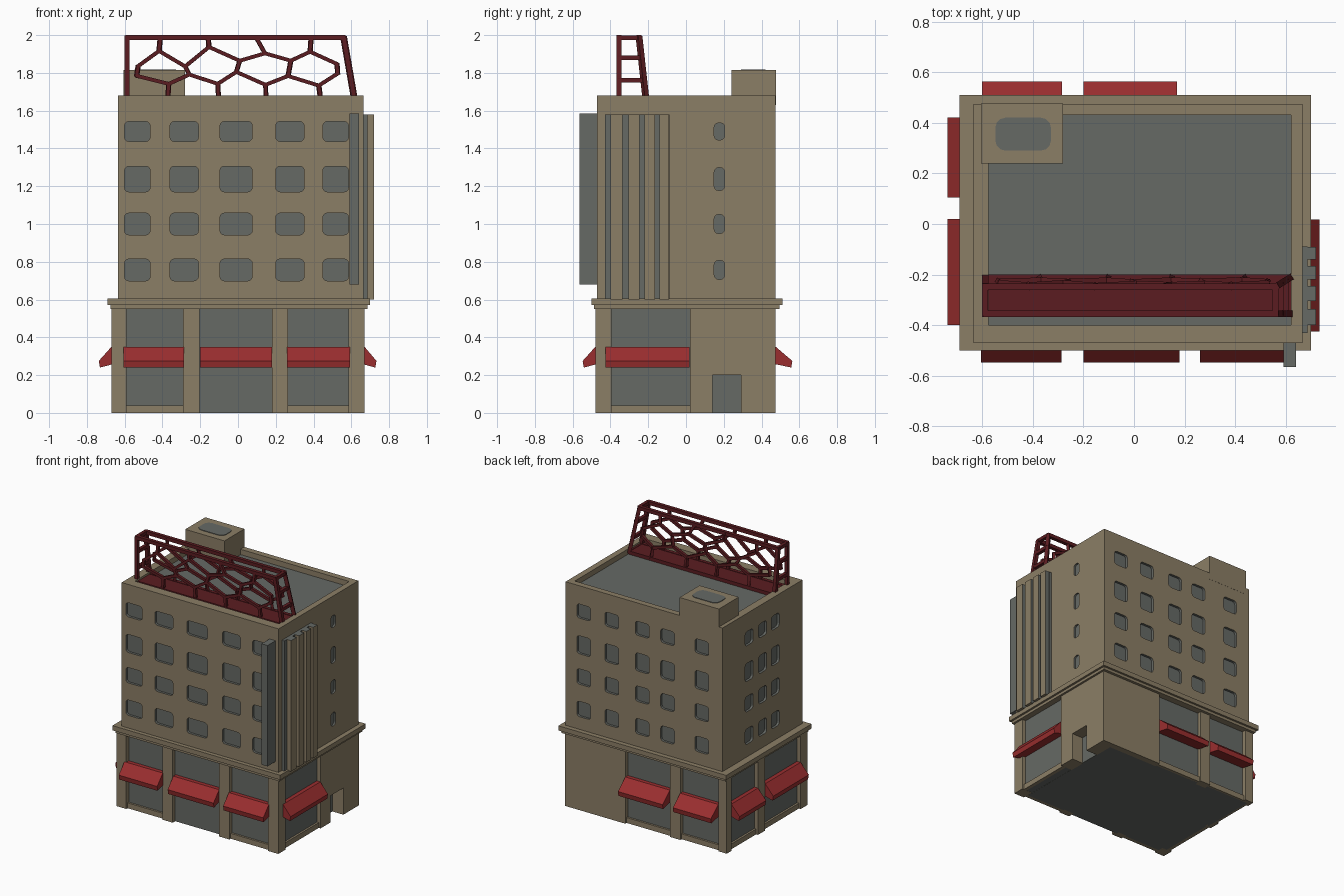
import bpy, bmesh, math, random
from mathutils import Vector, Matrix

if "Cube" in bpy.data.objects:
    bpy.data.objects.remove(bpy.data.objects["Cube"])

random.seed(4)


def material(name, rgb):
    m = bpy.data.materials.new(name)
    m.diffuse_color = (*rgb, 1)
    m.use_nodes = True
    m.node_tree.nodes["Principled BSDF"].inputs["Base Color"].default_value = m.diffuse_color
    return m


TAN = material("tan stone", (0.26, 0.21, 0.133))
GREY = material("grey glass", (0.133, 0.142, 0.13))
RED = material("awning red", (0.32, 0.027, 0.028))
DARK = material("dark red steel", (0.105, 0.012, 0.015))


def prism(bm, pts, place, a, b, mi=0):
    """Extrude a 2D outline from a to b; place(u, v, t) gives the 3D point."""
    n = len(pts)
    lo = [bm.verts.new(place(u, v, a)) for u, v in pts]
    hi = [bm.verts.new(place(u, v, b)) for u, v in pts]
    faces = [bm.faces.new(lo), bm.faces.new(hi)]
    faces += [bm.faces.new((lo[i], lo[(i + 1) % n], hi[(i + 1) % n], hi[i])) for i in range(n)]
    for f in faces:
        f.material_index = mi


def box(bm, x0, x1, y0, y1, z0, z1, mi=0):
    prism(bm, [(x0, y0), (x1, y0), (x1, y1), (x0, y1)], lambda u, v, t: (u, v, t), z0, z1, mi)


def beam(bm, p, q, w):
    p, q = Vector(p), Vector(q)
    d = q - p
    m = Matrix.Translation((p + q) / 2) @ d.to_track_quat('Z', 'Y').to_matrix().to_4x4()
    bmesh.ops.create_cube(bm, size=1, matrix=m @ Matrix.Diagonal((w, w, d.length + w * 0.5, 1)))


def finish(bm, name, *mats):
    bmesh.ops.recalc_face_normals(bm, faces=bm.faces[:])
    me = bpy.data.meshes.new(name)
    bm.to_mesh(me)
    bm.free()
    for m in mats:
        me.materials.append(m)
    ob = bpy.data.objects.new(name, me)
    bpy.context.collection.objects.link(ob)
    return ob


def boxes(name, mat, *dims):
    bm = bmesh.new()
    for d in dims:
        box(bm, *d)
    return finish(bm, name, mat)


# Shop floor: grey glazed core, set back behind the pillars
boxes("shop_glazing", GREY,
      (-0.64, 0.58, -0.45, 0.445, 0, 0.56), (0.57, 0.64, -0.45, 0.03, 0.001, 0.56))
boxes("shop_pillars", TAN,
      (-0.67, -0.59, -0.48, -0.40, 0, 0.56), (0.585, 0.67, -0.48, -0.395, 0, 0.56),
      (-0.29, -0.205, -0.48, -0.43, 0, 0.56), (0.18, 0.265, -0.48, -0.43, 0, 0.56),
      (-0.67, -0.60, 0.42, 0.475, 0, 0.56), (-0.67, -0.62, 0.02, 0.105, 0, 0.56),
      (-0.285, -0.20, 0.42, 0.475, 0, 0.56))
# Solid corner with the side door recess
boxes("shop_solid_walls", TAN,
      (0.575, 0.67, 0.02, 0.14, 0, 0.56), (0.575, 0.67, 0.29, 0.475, 0, 0.56),
      (0.575, 0.67, 0.14, 0.29, 0.2, 0.56), (0.17, 0.575, 0.43, 0.475, 0, 0.56))
boxes("window_sills", TAN,
      (-0.59, -0.29, -0.465, -0.44, 0, 0.04), (0.265, 0.585, -0.465, -0.44, 0, 0.04),
      (0.63, 0.655, -0.395, 0.02, 0, 0.04), (-0.655, -0.63, -0.40, 0.02, 0, 0.04),
      (-0.655, -0.63, 0.105, 0.42, 0, 0.04), (-0.6, -0.285, 0.44, 0.46, 0, 0.04),
      (-0.2, 0.17, 0.44, 0.46, 0, 0.04))
boxes("ledge", TAN, (-0.675, 0.685, -0.488, 0.495, 0.55, 0.58),
      (-0.69, 0.70, -0.5, 0.51, 0.57, 0.605))

# Tower with sunken grey roof
bm = bmesh.new()
box(bm, -0.635, 0.665, -0.47, 0.475, 0.59, 1.68)
bm.normal_update()
bmesh.ops.recalc_face_normals(bm, faces=bm.faces[:])
top = max(bm.faces, key=lambda f: f.calc_center_median().z)
bmesh.ops.inset_region(bm, faces=[top], thickness=0.04)
for v in top.verts:
    v.co.x = -0.575 if v.co.x < 0 else 0.62
    v.co.y = -0.40 if v.co.y < 0 else 0.43
floor = bmesh.ops.extrude_face_region(bm, geom=[top])["geom"]
for g in floor:
    if isinstance(g, bmesh.types.BMVert):
        g.co.z = 1.64
    elif isinstance(g, bmesh.types.BMFace):
        g.material_index = 1
if top.is_valid:
    bmesh.ops.delete(bm, geom=[top], context='FACES_ONLY')
tower = finish(bm, "tower", TAN, GREY)


def rounded(cx, cz, w, h, r=0.022):
    pts = []
    for k, (sx, sz) in enumerate(((1, 1), (-1, 1), (-1, -1), (1, -1))):
        for j in range(4):
            a = math.radians(90 * k + 30 * j)
            pts.append((cx + sx * (w / 2 - r) + r * math.cos(a),
                        cz + sz * (h / 2 - r) + r * math.sin(a)))
    return pts


def along_x(u, v, t):
    return (u, t, v)


def along_y(u, v, t):
    return (t, u, v)


# Upper windows, cut as shallow grey recesses
bm = bmesh.new()
for z, h in ((0.757, 0.115), (1.0, 0.115), (1.238, 0.135), (1.49, 0.105)):
    for x, w in ((-0.533, 0.135), (-0.285, 0.15), (-0.01, 0.17), (0.275, 0.15), (0.517, 0.135)):
        prism(bm, rounded(x, z, w, h), along_x, -0.50, -0.452, 1)
    for x in (0.515, 0.283, 0.03, -0.18, -0.463):
        prism(bm, rounded(x, z, 0.115, h), along_x, 0.457, 0.50, 1)
    for y in (0.16, 0.0, -0.15):
        prism(bm, rounded(y, z, 0.095, h), along_y, -0.66, -0.617, 1)
    prism(bm, rounded(0.177, z, 0.055, h - 0.015), along_y, 0.652, 0.70, 1)
cutter = finish(bm, "window_cutter", TAN, GREY)
cutter.hide_render = True
mod = tower.modifiers.new("windows", 'BOOLEAN')
mod.operation = 'DIFFERENCE'
mod.solver = 'EXACT'
mod.object = cutter
bpy.context.view_layer.objects.active = tower
bpy.ops.object.modifier_apply(modifier=mod.name)
bpy.data.objects.remove(cutter)

# Stair house on the roof, with its rounded hatch
boxes("stair_house", TAN, (-0.605, -0.28, 0.24, 0.476, 1.63, 1.815))
bm = bmesh.new()
prism(bm, rounded(-0.438, 0.355, 0.22, 0.13, 0.04), lambda u, v, t: (u, v, t), 1.81, 1.819)
finish(bm, "roof_hatch", GREY)

# Awnings: one wedge profile (offset from wall, height) on each side
def awnings(name, place, reach, spans):
    bm = bmesh.new()
    prof = [(-0.035, 0.35), (0.0, 0.35), (reach, 0.275), (reach - 0.006, 0.24), (-0.035, 0.265)]
    for a, b in spans:
        prism(bm, prof, place, a, b)
    finish(bm, name, RED)


awnings("front_awnings", lambda o, z, t: (t, -0.48 - o, z), 0.067,
        [(-0.605, -0.287), (-0.2, 0.18), (0.26, 0.592)])
awnings("back_awnings", lambda o, z, t: (t, 0.475 + o, z), 0.088, [(-0.6, -0.285), (-0.2, 0.17)])
awnings("left_awnings", lambda o, z, t: (-0.67 - o, t, z), 0.067, [(-0.4, 0.02), (0.105, 0.42)])
awnings("right_awning", lambda o, z, t: (0.67 + o, t, z), 0.063, [(-0.425, 0.018)])

# Vertical fins on the right wall, grey slots between
boxes("fin_backing", GREY, (0.66, 0.685, -0.43, -0.088, 0.6, 1.58))
bm = bmesh.new()
for y0, y1 in ((-0.40, -0.335), (-0.305, -0.245), (-0.22, -0.165), (-0.14, -0.09)):
    box(bm, 0.66, 0.72, y0, y1, 0.6, 1.58)
bmesh.ops.recalc_face_normals(bm, faces=bm.faces[:])
for f in bm.faces:
    f.material_index = int(f.normal.z > 0.5 or f.normal.y > 0.5)
finish(bm, "wall_fins", TAN, GREY)
# Upright blade on the front corner
boxes("corner_blade", GREY, (0.59, 0.64, -0.565, -0.465, 0.68, 1.585))

# Roof lattice frame: vertical front, leaning back and right end
def point(side, x, z):
    k = (z - 1.64) / 0.345
    x = -0.59 + (x + 0.59) * (1.21 - 0.06 * k) / 1.21
    return (x, -0.355 if side == 0 else -0.21 - 0.038 * k, z)


Z0, Z1, XL, XR = 1.655, 1.987, -0.588, 0.62
levels = (Z0, 1.73, 1.80, 1.85, 1.92, Z1)
pitch, nodes = (XR - XL) / 9, {}


def node(k, j):
    """Shared, slightly jittered lattice node."""
    if (k, j) not in nodes:
        mid = 0 < j < 5
        x = XL + k * pitch / 2 + random.uniform(-0.028, 0.028)
        nodes[k, j] = (min(max(x, XL), XR), levels[j] + (random.uniform(-0.02, 0.02) if mid else 0))
    return nodes[k, j]


bars = set()
for line in range(10):
    s = 1 if line % 2 else -1
    ks = [2 * line + s * q for q in (1, 1, -1, -1, 1, 1)]
    for j in range(5):
        bars.add((ks[j], ks[j + 1], j))

bm = bmesh.new()
for side in (0, 1):
    for a, b, j in sorted(bars):
        if 0 <= min(a, b) and max(a, b) <= 18:
            beam(bm, point(side, *node(a, j)), point(side, *node(b, j + 1)), 0.02)
finish(bm, "roof_lattice", DARK)

bm = bmesh.new()
for side in (0, 1):
    for z in (Z0, Z1):
        beam(bm, point(side, XL, z), point(side, XR, z), 0.026)
    for x in (XL, XR):
        beam(bm, point(side, x, Z0), point(side, x, Z1), 0.026)
for x in (XL, XR):
    for z in (Z0, 1.76, 1.88, Z1):
        beam(bm, point(0, x, z), point(1, x, z), 0.024)
box(bm, -0.59, 0.61, -0.355, -0.215, 1.63, 1.665)
finish(bm, "roof_frame", DARK)
